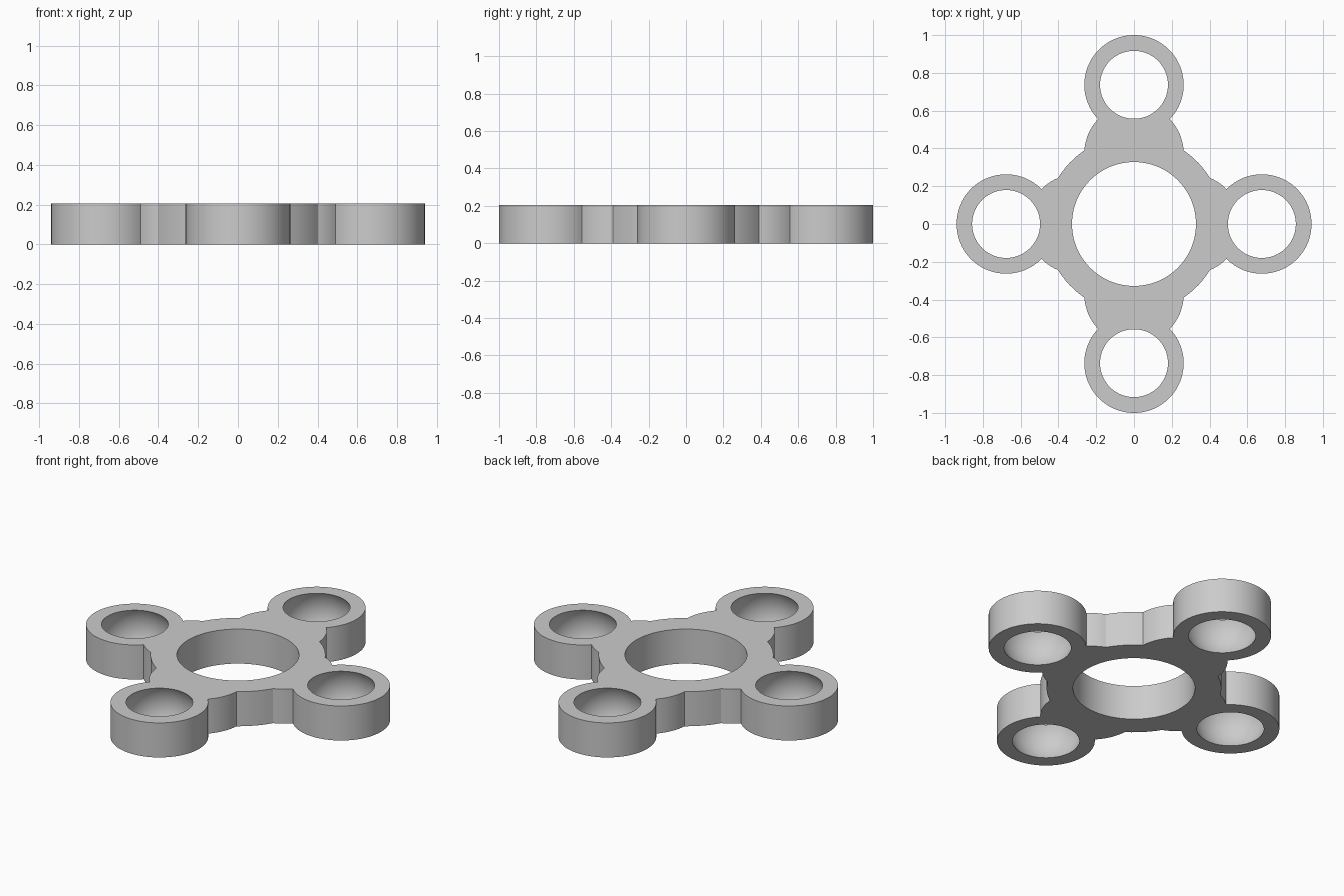
import bpy, bmesh
from math import atan2, cos, sin, pi, sqrt, radians
from mathutils import Matrix, Vector

cube = bpy.data.objects.get("Cube")
if cube:
    bpy.data.objects.remove(cube)

HEIGHT = 0.205
HUB_R, BORE_R = 0.47, 0.328
LOBE_R, POCKET_R = 0.263, 0.18
LOBE_X, LOBE_Y = 0.677, 0.737      # lobe centres along each axis
NECK_X, NECK_Y = 0.303, 0.373      # neck centres along each axis

grey = bpy.data.materials.new("light grey")
grey.use_nodes = True
colour = (0.6, 0.6, 0.6, 1)
grey.diffuse_color = colour
grey.node_tree.nodes["Principled BSDF"].inputs["Base Color"].default_value = colour


def arc(cx, r, start, end):
    """Points on a circle centred at (cx, 0) from angle start to end."""
    n = max(4, round(abs(end - start) / radians(4)))
    return [Vector((cx + r * cos(start + (end - start) * i / n),
                    r * sin(start + (end - start) * i / n))) for i in range(n + 1)]


def arm_edge(lobe, neck):
    """Upper edge of an arm along +x, from its tip to the hub."""
    notch = (lobe + neck) / 2
    notch_y = sqrt(LOBE_R ** 2 - (lobe - notch) ** 2)
    root = (HUB_R ** 2 - LOBE_R ** 2 + neck ** 2) / (2 * neck)
    root_y = sqrt(HUB_R ** 2 - root ** 2)
    pts = arc(lobe, LOBE_R, 0, atan2(notch_y, notch - lobe))
    pts += arc(neck, LOBE_R, atan2(notch_y, notch - neck), atan2(root_y, root - neck))[1:]
    return pts, atan2(root_y, root)


# Outline of one quarter, then mirrored to all four
side, side_angle = arm_edge(LOBE_X, NECK_X)
front, front_angle = arm_edge(LOBE_Y, NECK_Y)
quarter = side + arc(0, HUB_R, side_angle, pi / 2 - front_angle)[1:-1]
quarter += [Vector((p.y, p.x)) for p in reversed(front)]
half = quarter + [Vector((-p.x, p.y)) for p in reversed(quarter[:-1])]
outline = half + [Vector((p.x, -p.y)) for p in reversed(half[1:-1])]

# Solid plate
bm = bmesh.new()
face = bm.faces.new([bm.verts.new((p.x, p.y, 0)) for p in outline])
top = bmesh.ops.extrude_face_region(bm, geom=[face])["geom"]
bmesh.ops.translate(bm, vec=(0, 0, HEIGHT),
                    verts=[g for g in top if isinstance(g, bmesh.types.BMVert)])
bmesh.ops.recalc_face_normals(bm, faces=bm.faces)
mesh = bpy.data.meshes.new("spinner_body")
bm.to_mesh(mesh)
bm.free()
mesh.materials.append(grey)
body = bpy.data.objects.new("spinner_body", mesh)
bpy.context.collection.objects.link(body)

# Cutter: straight centre bore and four rounded pockets
bm = bmesh.new()
mid = HEIGHT / 2
bmesh.ops.create_cone(bm, cap_ends=True, segments=96, radius1=BORE_R, radius2=BORE_R,
                      depth=HEIGHT * 2, matrix=Matrix.Translation((0, 0, mid)))
for x, y in ((LOBE_X, 0), (-LOBE_X, 0), (0, LOBE_Y), (0, -LOBE_Y)):
    bmesh.ops.create_uvsphere(bm, u_segments=64, v_segments=40,
                              radius=sqrt(POCKET_R ** 2 + mid ** 2),
                              matrix=Matrix.Translation((x, y, mid)))
cut_mesh = bpy.data.meshes.new("hole_cutter")
bm.to_mesh(cut_mesh)
bm.free()
cut_mesh.materials.append(grey)
cutter = bpy.data.objects.new("hole_cutter", cut_mesh)
cutter.hide_render = True
bpy.context.collection.objects.link(cutter)

# Cut the holes and remove the helper
holes = body.modifiers.new("holes", "BOOLEAN")
holes.operation = "DIFFERENCE"
holes.solver = "EXACT"
holes.object = cutter
bpy.ops.object.select_all(action="DESELECT")
body.select_set(True)
bpy.context.view_layer.objects.active = body
bpy.ops.object.modifier_apply(modifier=holes.name)
bpy.data.objects.remove(cutter)
bpy.ops.object.shade_smooth_by_angle(angle=radians(20))
